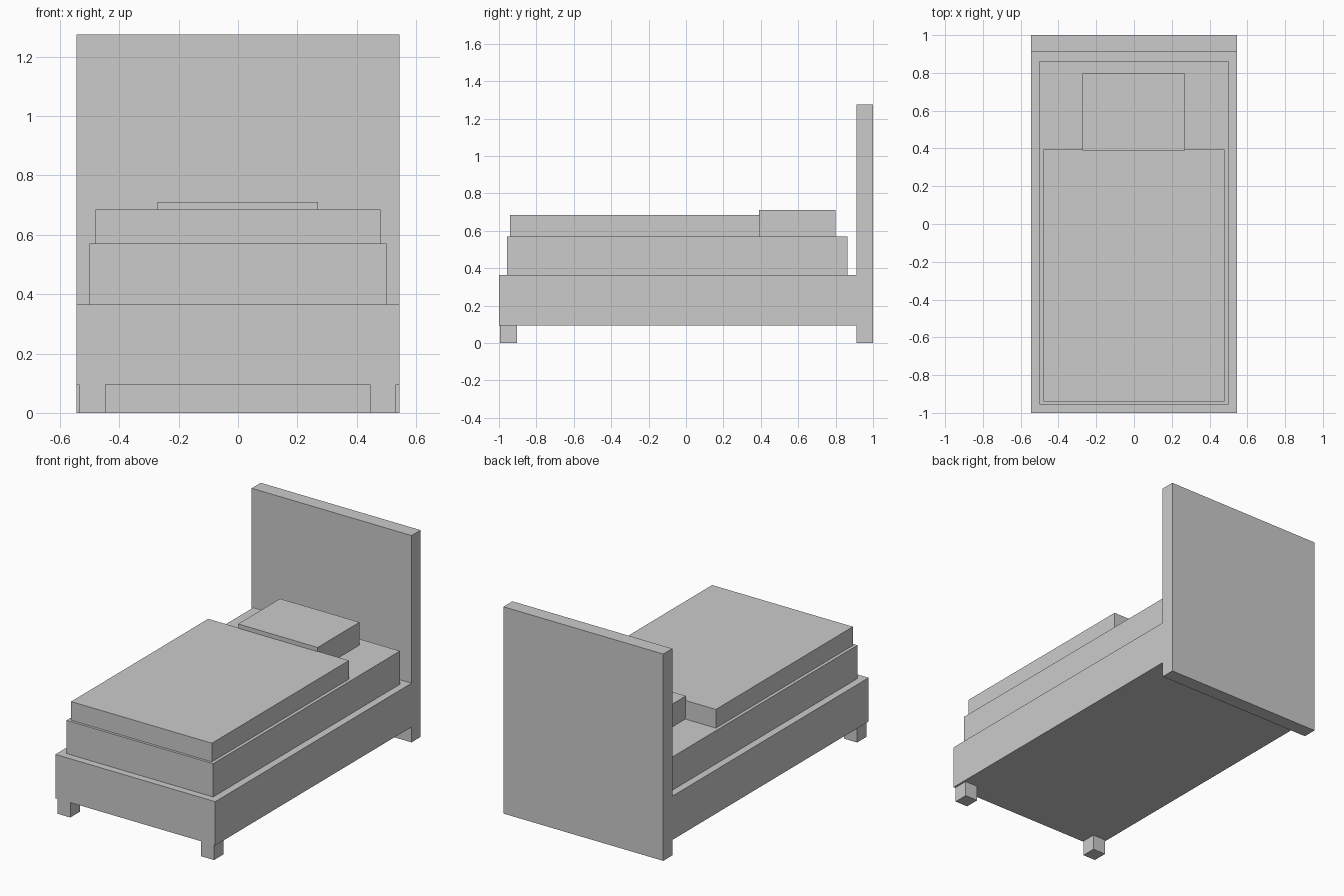
import bpy

cube = bpy.data.objects.get("Cube")
if cube:
    bpy.data.objects.remove(cube, do_unlink=True)

# Single plain grey finish
GREY = (0.6, 0.6, 0.6, 1.0)
grey = bpy.data.materials.new("plain_grey")
grey.use_nodes = True
grey.diffuse_color = GREY
for node in grey.node_tree.nodes:
    if node.type == "BSDF_PRINCIPLED":
        node.inputs["Base Color"].default_value = GREY


def box(name, xs, ys, zs):
    """Axis-aligned box spanning the given (min, max) ranges."""
    bpy.ops.mesh.primitive_cube_add(size=1)
    ob = bpy.context.object
    ob.name = ob.data.name = name
    for v in ob.data.vertices:
        for axis, (low, high) in enumerate((xs, ys, zs)):
            v.co[axis] = high if v.co[axis] > 0 else low
    ob.data.materials.append(grey)
    return ob


# Frame and headboard
box("headboard", (-0.545, 0.545), (0.912, 1.0), (0, 1.275))
box("bed_base", (-0.545, 0.545), (-1.0, 0.912), (0.095, 0.365))

# Front feet
for side, x in (("left", 0.489), ("right", -0.491)):
    box("front_foot_" + side, (x - 0.044, x + 0.044), (-0.995, -0.903), (0, 0.095))

# Bedding
box("mattress", (-0.5, 0.5), (-0.956, 0.864), (0.365, 0.57))
box("blanket", (-0.48, 0.48), (-0.94, 0.395), (0.57, 0.685))
box("pillow", (-0.272, 0.27), (0.39, 0.798), (0.57, 0.711))
